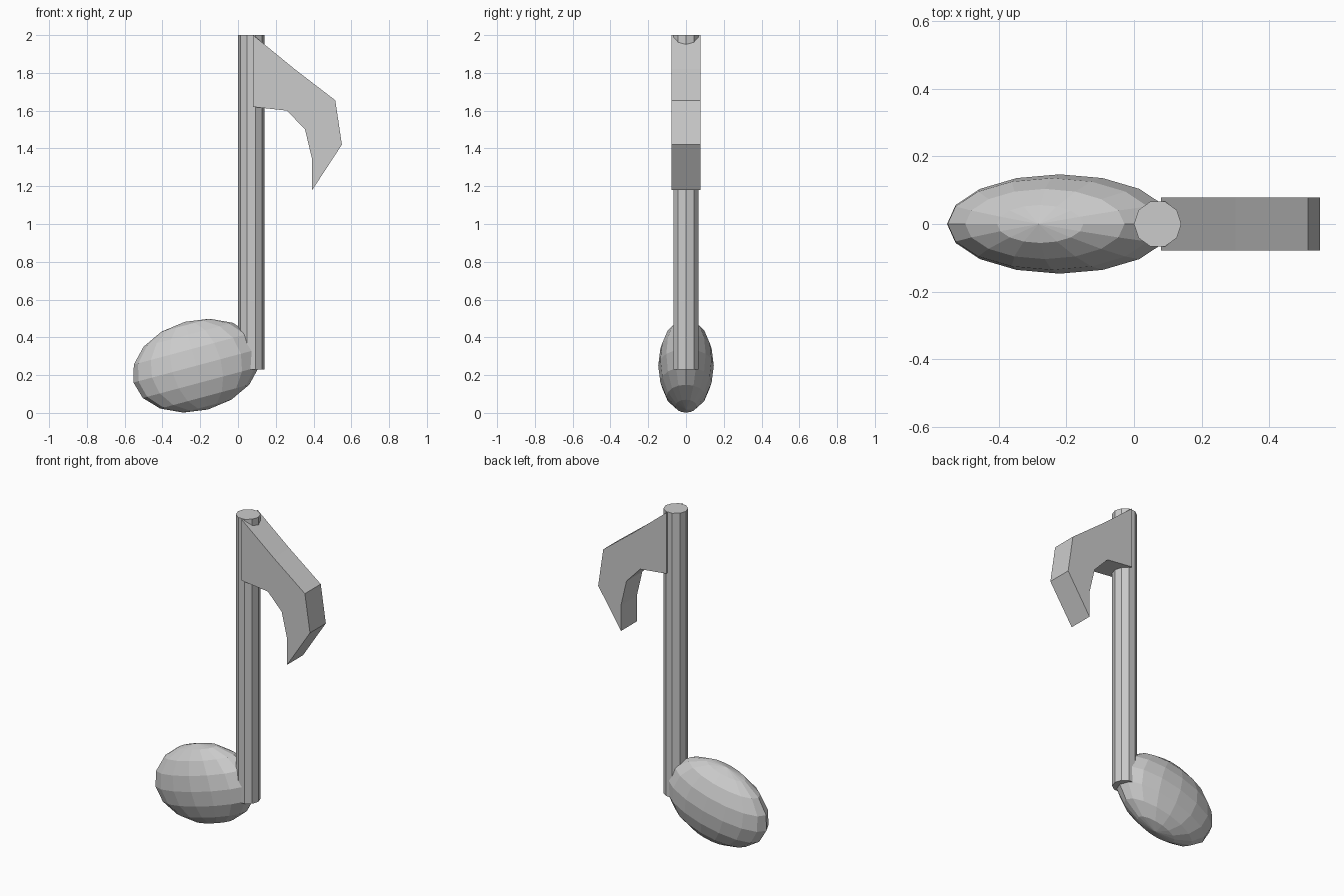
import bpy, bmesh
from math import radians

if "Cube" in bpy.data.objects:
    bpy.data.objects.remove(bpy.data.objects["Cube"])

# Note head: low-poly ellipsoid tilted up towards the stem
bpy.ops.mesh.primitive_uv_sphere_add(segments=16, ring_count=8, radius=1,
                                     location=(-0.22, 0, 0.25),
                                     rotation=(0, radians(-15), 0))
head = bpy.context.object
head.name = "note_head"
head.scale = (0.345, 0.147, 0.24)

# Stem: ten-sided rod with a corner pointing along x
bottom, top = 0.23, 2.0
bpy.ops.mesh.primitive_cylinder_add(vertices=10, radius=0.07, depth=top - bottom,
                                    location=(0.07, 0, (top + bottom) / 2),
                                    rotation=(0, 0, radians(90)))
bpy.context.object.name = "stem"

# Flag: side profile extruded through its thickness
profile = [(0.08, 2.0), (0.08, 1.62), (0.26, 1.60), (0.355, 1.50), (0.393, 1.34),
           (0.393, 1.18), (0.55, 1.42), (0.515, 1.655), (0.30, 1.82)]
half = 0.078
bm = bmesh.new()
face = bm.faces.new([bm.verts.new((x, -half, z)) for x, z in profile])
ext = bmesh.ops.extrude_face_region(bm, geom=[face], use_keep_orig=True)
bmesh.ops.translate(bm, vec=(0, 2 * half, 0),
                    verts=[g for g in ext["geom"] if isinstance(g, bmesh.types.BMVert)])
bmesh.ops.recalc_face_normals(bm, faces=bm.faces)
mesh = bpy.data.meshes.new("flag")
bm.to_mesh(mesh)
bm.free()
bpy.context.collection.objects.link(bpy.data.objects.new("flag", mesh))
